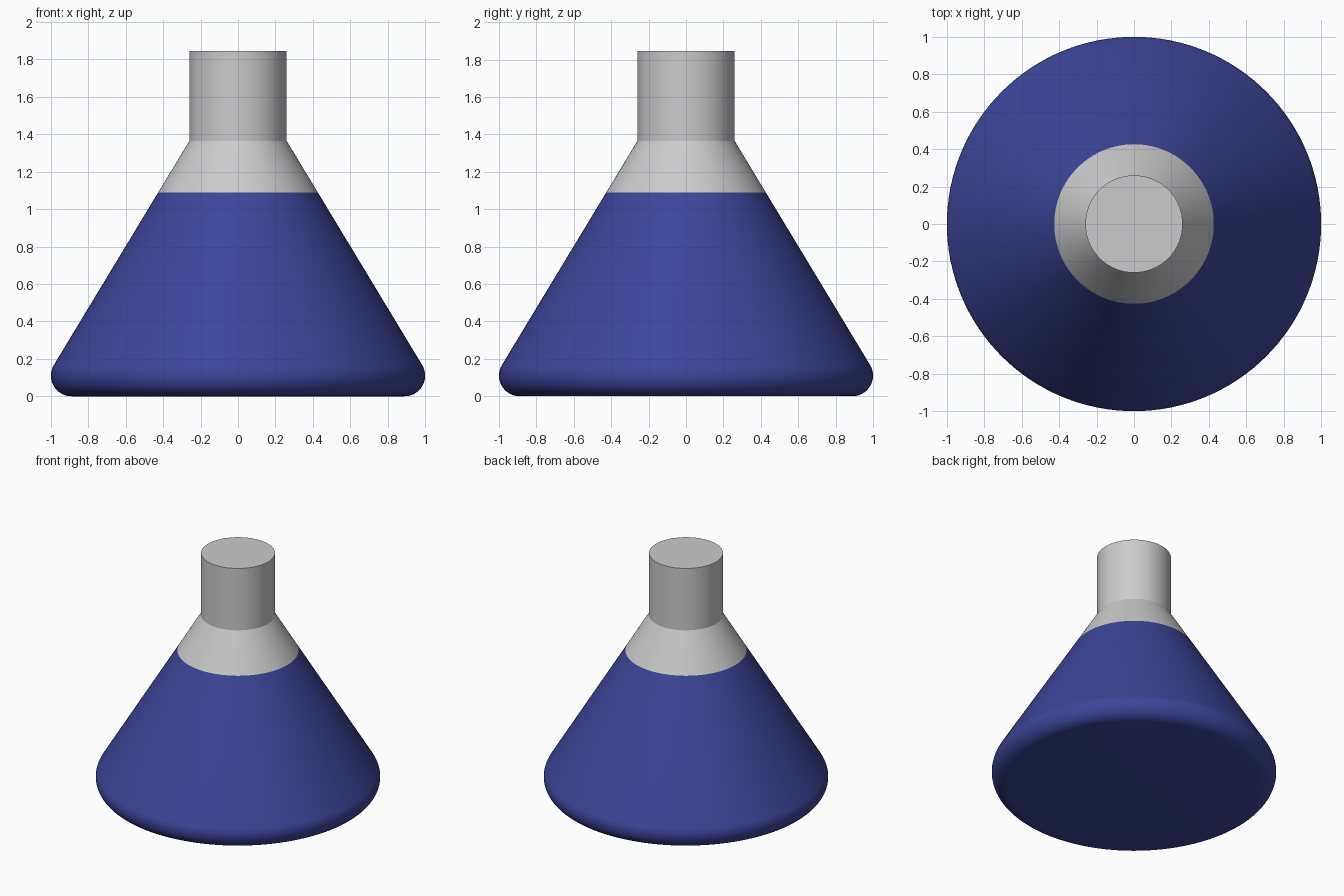
import bpy, bmesh
from math import sin, cos, pi, atan, radians

if "Cube" in bpy.data.objects:
    bpy.data.objects.remove(bpy.data.objects["Cube"])

SEGMENTS = 128
BASE_FILLET = 0.11
NECK_R, NECK_Z, TOP_Z = 0.26, 1.365, 1.845
LIQUID_Z = 1.09


def lathe(name, profile, cap_bottom, cap_top):
    """Revolve (radius, height) points around z, optionally capping the ends."""
    bm = bmesh.new()
    rings = [[bm.verts.new((r * cos(2 * pi * i / SEGMENTS), r * sin(2 * pi * i / SEGMENTS), z))
              for i in range(SEGMENTS)] for r, z in profile]
    for low, high in zip(rings, rings[1:]):
        for i in range(SEGMENTS):
            j = (i + 1) % SEGMENTS
            bm.faces.new((low[i], low[j], high[j], high[i]))
    if cap_bottom:
        bm.faces.new(rings[0][::-1])
    if cap_top:
        bm.faces.new(rings[-1])
    mesh = bpy.data.meshes.new(name)
    bm.to_mesh(mesh)
    bm.free()
    obj = bpy.data.objects.new(name, mesh)
    bpy.context.collection.objects.link(obj)
    bpy.ops.object.select_all(action='DESELECT')
    obj.select_set(True)
    bpy.context.view_layer.objects.active = obj
    bpy.ops.object.shade_smooth_by_angle(angle=radians(25))
    return obj


# Rounded foot, ending tangent to the conical wall
wall_angle = atan(0.604)
foot = []
for k in range(17):
    a = -pi / 2 + (pi / 2 + wall_angle) * k / 16
    foot.append((1 - BASE_FILLET + BASE_FILLET * cos(a), BASE_FILLET + BASE_FILLET * sin(a)))

# Radius of the cone at the liquid level
r0, z0 = foot[-1]
liquid_r = r0 + (NECK_R - r0) * (LIQUID_Z - z0) / (NECK_Z - z0)

# Blue liquid filling the flask body
liquid = lathe("liquid", foot + [(liquid_r, LIQUID_Z)], True, True)
blue = bpy.data.materials.new("liquid_blue")
blue.diffuse_color = (0.045, 0.06, 0.32, 1)
blue.use_nodes = True
blue.node_tree.nodes["Principled BSDF"].inputs["Base Color"].default_value = blue.diffuse_color
liquid.data.materials.append(blue)

# Grey glass shoulder and straight neck
lathe("flask_neck", [(liquid_r, LIQUID_Z), (NECK_R, NECK_Z), (NECK_R, TOP_Z)], False, True)
